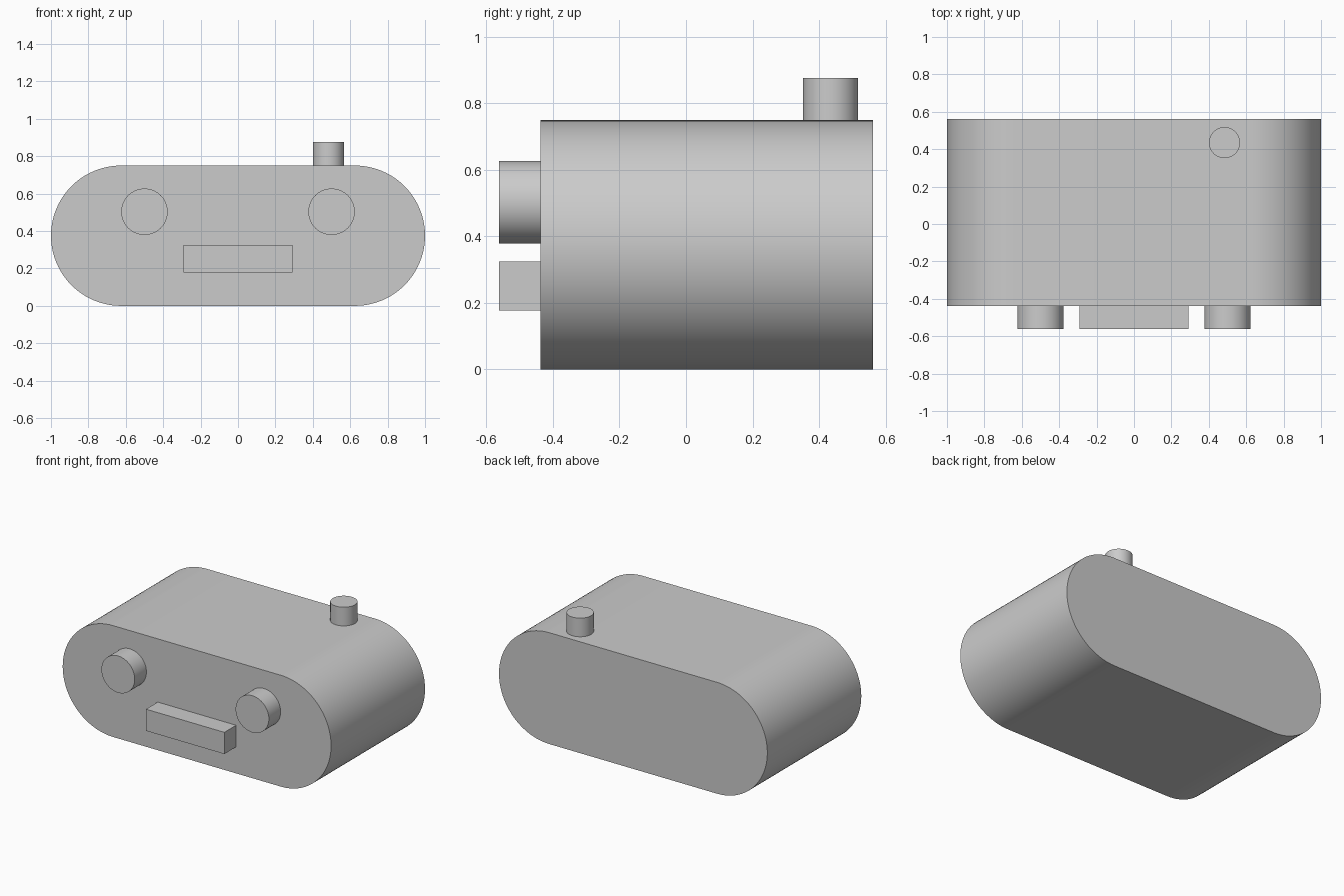
import bpy
import bmesh
from math import cos, sin, pi, radians
from mathutils import Vector

cube = bpy.data.objects.get("Cube")
if cube:
    bpy.data.objects.remove(cube, do_unlink=True)

# Single plain grey for every part
grey = bpy.data.materials.new("plain grey")
grey.use_nodes = True
colour = (0.6, 0.6, 0.6, 1)
grey.diffuse_color = colour
grey.node_tree.nodes["Principled BSDF"].inputs["Base Color"].default_value = colour


def arc(cx, cz, radius, start, end, steps):
    """Points along a circular arc in the front plane."""
    angles = [start + (end - start) * i / steps for i in range(steps + 1)]
    return [(cx + radius * cos(a), cz + radius * sin(a)) for a in angles]


def prism(name, points, direction):
    """Extrude a closed outline into a solid with smooth sides and sharp rims."""
    mesh = bpy.data.meshes.new(name)
    bm = bmesh.new()
    face = bm.faces.new([bm.verts.new(p) for p in points])
    result = bmesh.ops.extrude_face_region(bm, geom=[face], use_keep_orig=True)
    moved = [v for v in result["geom"] if isinstance(v, bmesh.types.BMVert)]
    bmesh.ops.translate(bm, verts=moved, vec=Vector(direction))
    bmesh.ops.recalc_face_normals(bm, faces=bm.faces)
    bm.to_mesh(mesh)
    bm.free()
    mesh.materials.append(grey)
    obj = bpy.data.objects.new(name, mesh)
    bpy.context.collection.objects.link(obj)
    bpy.ops.object.select_all(action="DESELECT")
    obj.select_set(True)
    bpy.context.view_layer.objects.active = obj
    bpy.ops.object.shade_smooth_by_angle(angle=radians(30))
    return obj


FRONT, BACK, NOSE = -0.4375, 0.5625, -0.5625
HEIGHT = 0.75
R = HEIGHT / 2

# Stadium-shaped body
outline = arc(1 - R, R, R, -pi / 2, pi / 2, 48) + arc(R - 1, R, R, pi / 2, 3 * pi / 2, 48)
prism("body", [(x, FRONT, z) for x, z in outline], (0, BACK - FRONT, 0))

# Pair of round front knobs
for side, x in (("left", 0.5), ("right", -0.5)):
    circle = arc(x, 0.503, 0.124, 0, 2 * pi, 64)[:-1]
    prism(side + "_knob", [(px, FRONT, pz) for px, pz in circle], (0, NOSE - FRONT, 0))

# Rectangular front bar
w, low, high = 0.292, 0.178, 0.324
prism("front_bar", [(-w, FRONT, low), (w, FRONT, low), (w, FRONT, high), (-w, FRONT, high)],
      (0, NOSE - FRONT, 0))

# Round button on top
circle = arc(0.484, 0.435, 0.083, 0, 2 * pi, 64)[:-1]
prism("top_button", [(x, y, HEIGHT) for x, y in circle], (0, 0, 0.126))
